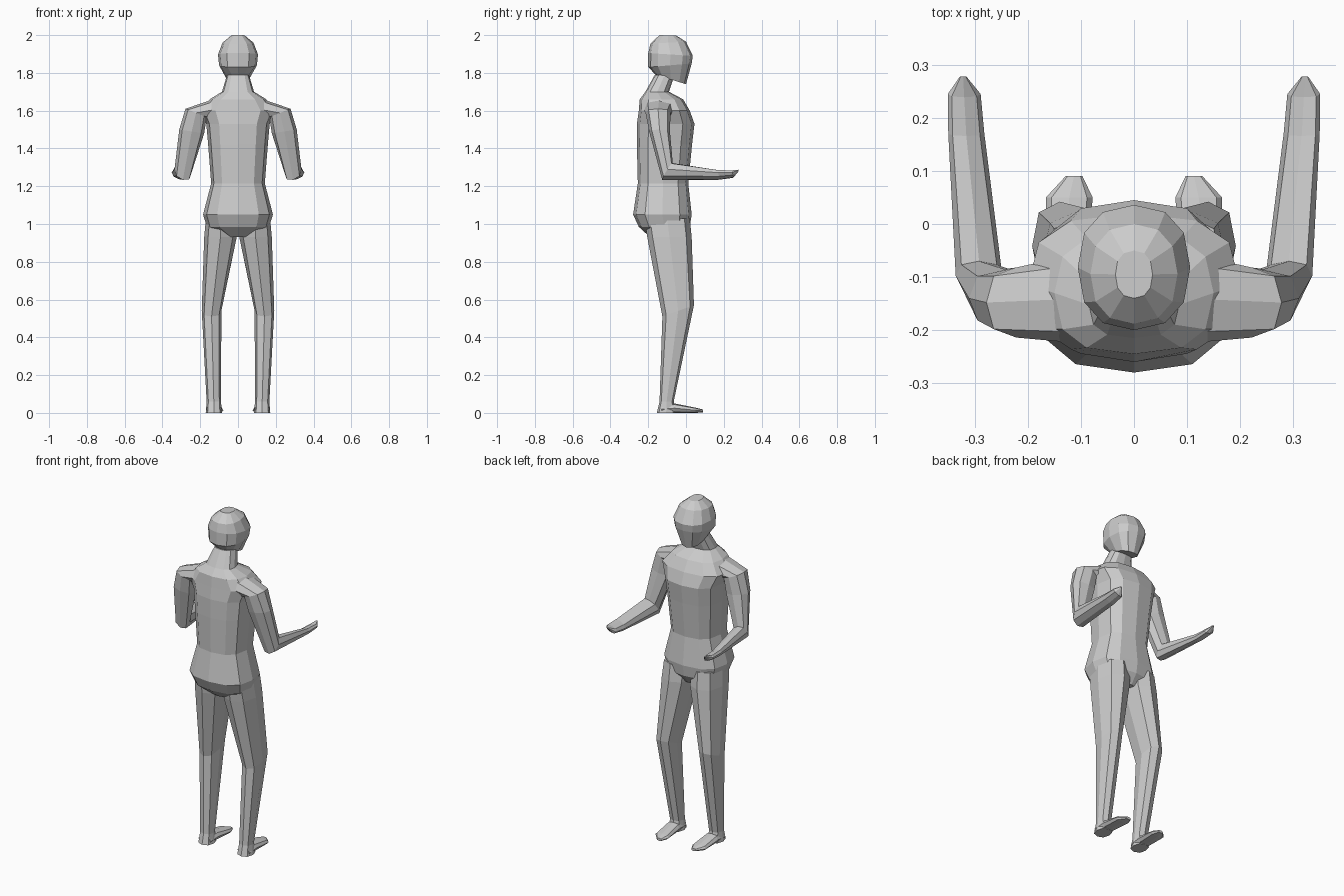
import bpy, bmesh, math
from mathutils import Vector


def loft(name, rings, n=8, p=0.8, mirror=False):
    """Skin rings given as (centre, u axis, v axis) with flat faces."""
    bm = bmesh.new()
    loops = []
    for c, u, v in rings:
        loop = []
        for i in range(n):
            a = 2 * math.pi * i / n
            ca, sa = math.cos(a), math.sin(a)
            s = math.copysign(abs(ca) ** p, ca) if abs(ca) > 1e-6 else 0
            t = math.copysign(abs(sa) ** p, sa) if abs(sa) > 1e-6 else 0
            loop.append(bm.verts.new(Vector(c) + s * Vector(u) + t * Vector(v)))
        loops.append(loop)
    for a, b in zip(loops, loops[1:]):
        for i in range(n):
            j = (i + 1) % n
            bm.faces.new((a[i], a[j], b[j], b[i]))
    bm.faces.new(loops[0])
    bm.faces.new(loops[-1])
    bmesh.ops.recalc_face_normals(bm, faces=bm.faces)
    me = bpy.data.meshes.new(name)
    bm.to_mesh(me)
    bm.free()
    ob = bpy.data.objects.new(name, me)
    bpy.context.collection.objects.link(ob)
    if mirror:
        ob.modifiers.new("mirror", "MIRROR").use_mirror_merge = False
    return ob


def level(x, w, y0, y1, z0, z1=None):
    """Ring across x +- w, from (y0, z0) at the back to (y1, z1) at the front."""
    z1 = z0 if z1 is None else z1
    return ((x, (y0 + y1) / 2, (z0 + z1) / 2), (w, 0, 0),
            (0, (y1 - y0) / 2, (z1 - z0) / 2))


# Torso and neck
loft("torso", [
    level(0, .06, -.19, -.02, .93),
    level(0, .165, -.25, .02, .985),
    level(0, .185, -.28, .03, 1.05),
    level(0, .142, -.255, .012, 1.215),
    level(0, .158, -.26, .032, 1.42),
    level(0, .168, -.26, .045, 1.53),
    level(0, .20, -.25, .02, 1.60),
    level(0, .15, -.245, -.015, 1.66),
    level(0, .085, -.215, -.09, 1.70),
    level(0, .058, -.165, -.06, 1.79),
], n=12, p=0.75)

# Head with jaw sloping down to the chin
loft("head", [
    level(0, .058, -.16, 0, 1.79, 1.74),
    level(0, .10, -.20, .03, 1.83, 1.85),
    level(0, .106, -.20, .036, 1.905, 1.89),
    level(0, .082, -.188, .0, 1.955, 1.965),
    level(0, .035, -.14, -.05, 2.0, 1.997),
], n=12, p=0.85)

# Legs
loft("leg", [
    level(.09, .08, -.22, .02, 1.03),
    level(.093, .086, -.205, .03, .93),
    level(.14, .052, -.125, .042, .51, .57),
    level(.128, .038, -.14, -.065, .06),
    level(.128, .043, -.155, -.055, 0),
], mirror=True)

# Feet
loft("foot", [
    ((.128, -.13, .02), (.040, 0, 0), (0, 0, .02)),
    ((.126, -.06, .025), (.041, 0, 0), (0, 0, .025)),
    ((.122, .05, .014), (.044, 0, 0), (0, 0, .014)),
    ((.113, .09, .01), (.016, 0, 0), (0, 0, .008)),
], mirror=True)

# Arms bent at the elbow, ending in mitten hands
loft("arm", [
    ((.10, -.14, 1.61), (0, .085, 0), (-.01, 0, .065)),
    ((.222, -.148, 1.588), (0, .066, 0), (.056, 0, .022)),
    ((.245, -.14, 1.49), (0, .055, 0), (.066, 0, .01)),
    ((.292, -.098, 1.278), (0, .028, .044), (.044, 0, .012)),
    ((.316, .17, 1.26), (0, -.004, .022), (.034, 0, .012)),
    ((.320, .245, 1.264), (0, -.006, .016), (.031, 0, .01)),
    ((.322, .278, 1.283), (0, 0, .004), (.006, 0, .002)),
], mirror=True)
